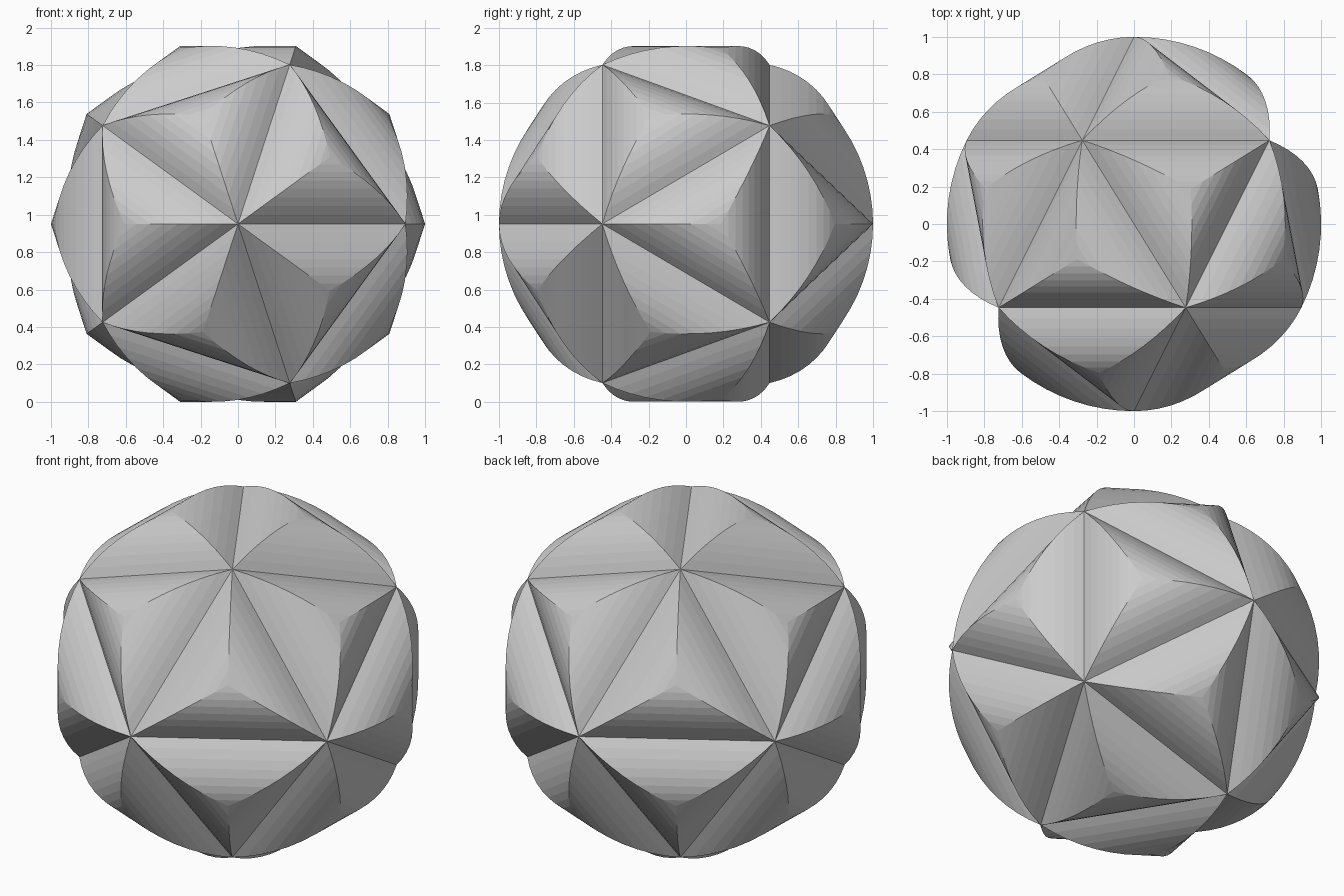
import bpy, bmesh
from math import sin, cos, radians, sqrt
from itertools import combinations
from mathutils import Vector

if "Cube" in bpy.data.objects:
    bpy.data.objects.remove(bpy.data.objects["Cube"])

STEPS = 8                      # flat bands between a seam and a dome tip
CENTRE = Vector((0, 0, 0.951))

# Twelve icosahedron corners on a unit sphere, five-fold axis along y
r, h = 2 / sqrt(5), 1 / sqrt(5)
corners = [Vector((0, -1, 0)), Vector((0, 1, 0))]
for y, start in ((-h, 0), (h, 36)):
    for k in range(5):
        a = radians(start + 72 * k)
        corners.append(Vector((r * cos(a), y, r * sin(a))))


def add_dome(bm, tri):
    """Three-sided vault: ridges follow the sphere, bands run parallel to the seams."""
    a, b, c = tri
    n = (a + b + c).normalized()
    if (b - a).cross(c - a).dot(n) < 0:
        b, c = c, b
    ring = [bm.verts.new(p + CENTRE) for p in (a, b, c)]
    for s in range(1, STEPS):
        nxt = [bm.verts.new(p.slerp(n, s / STEPS) + CENTRE) for p in (a, b, c)]
        for i in range(3):
            j = (i + 1) % 3
            bm.faces.new((ring[i], ring[j], nxt[j], nxt[i]))
        ring = nxt
    tip = bm.verts.new(n + CENTRE)
    for i in range(3):
        bm.faces.new((ring[i], ring[(i + 1) % 3], tip))


# One dome on each of the twenty triangles
bm = bmesh.new()
for tri in combinations(corners, 3):
    if all((p - q).length < 1.1 for p, q in combinations(tri, 2)):
        add_dome(bm, tri)
bmesh.ops.remove_doubles(bm, verts=bm.verts, dist=1e-4)
bmesh.ops.recalc_face_normals(bm, faces=bm.faces)

mesh = bpy.data.meshes.new("vaulted_ball")
bm.to_mesh(mesh)
bm.free()
bpy.context.collection.objects.link(bpy.data.objects.new("vaulted_ball", mesh))
